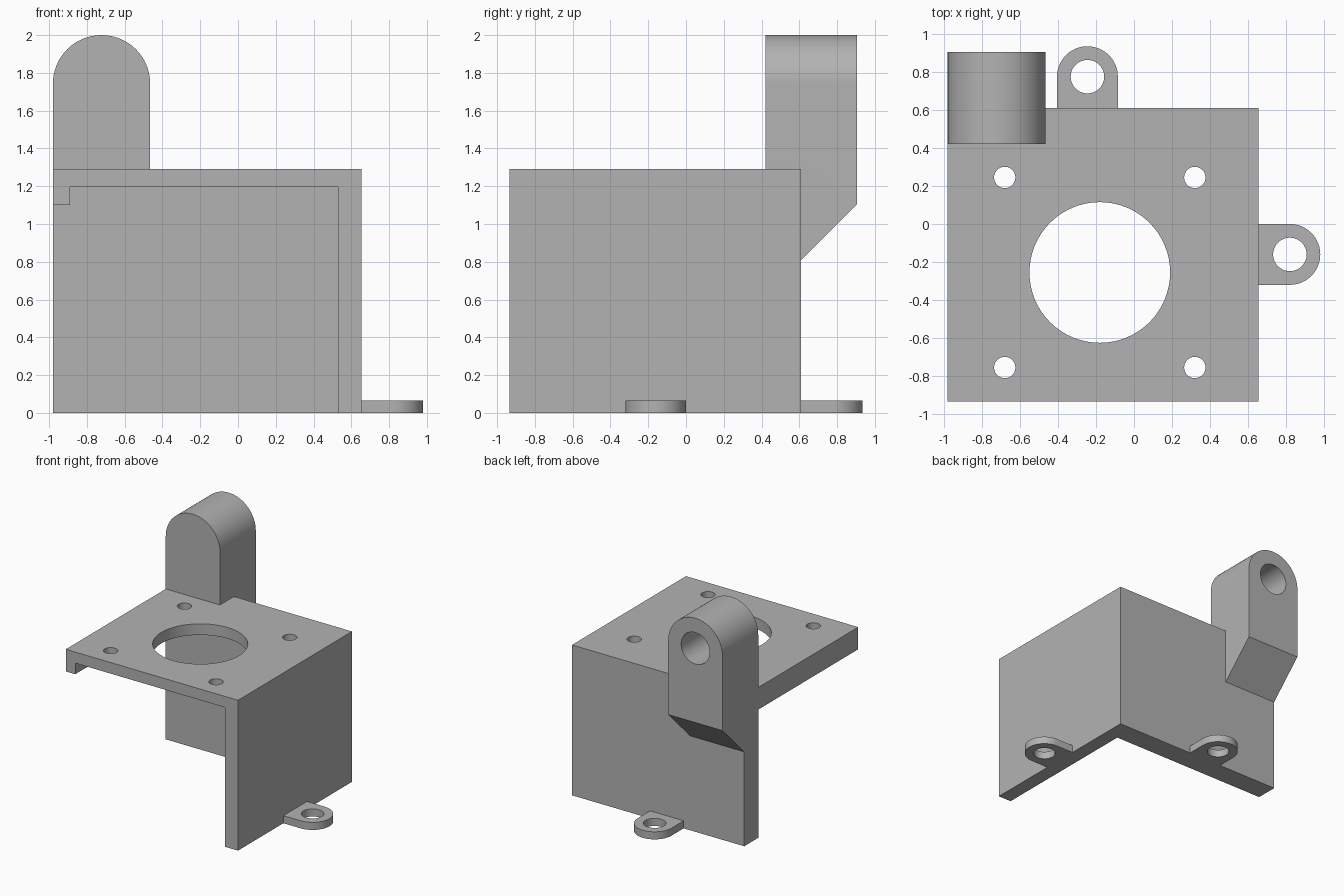
import bpy, bmesh
from math import pi, sin, cos
from mathutils import Vector

cube = bpy.data.objects.get("Cube")
if cube:
    bpy.data.objects.remove(cube, do_unlink=True)

grey = bpy.data.materials.new("plain grey")
grey.use_nodes = True
grey.diffuse_color = (0.45, 0.45, 0.45, 1)
grey.node_tree.nodes["Principled BSDF"].inputs["Base Color"].default_value = grey.diffuse_color


def prism(name, points, direction, cut=None):
    """Extrude a closed 3D outline along direction; cut = (point, normal) trims it."""
    bm = bmesh.new()
    face = bm.faces.new([bm.verts.new(p) for p in points])
    extruded = bmesh.ops.extrude_face_region(bm, geom=[face])
    verts = [g for g in extruded["geom"] if isinstance(g, bmesh.types.BMVert)]
    bmesh.ops.translate(bm, verts=verts, vec=Vector(direction))
    if cut:
        bmesh.ops.bisect_plane(bm, geom=bm.verts[:] + bm.edges[:] + bm.faces[:],
                               plane_co=cut[0], plane_no=cut[1], clear_outer=True)
        bmesh.ops.holes_fill(bm, edges=[e for e in bm.edges if e.is_boundary])
    bmesh.ops.recalc_face_normals(bm, faces=bm.faces)
    mesh = bpy.data.meshes.new(name)
    bm.to_mesh(mesh)
    bm.free()
    mesh.materials.append(grey)
    ob = bpy.data.objects.new(name, mesh)
    bpy.context.collection.objects.link(ob)
    return ob


def arc(cx, cy, r, start, end, n):
    return [(cx + r * cos(start + (end - start) * i / n),
             cy + r * sin(start + (end - start) * i / n)) for i in range(n + 1)]


def circle(cx, cy, r, n=64):
    return arc(cx, cy, r, 0, 2 * pi, n)[:-1]


def on_xz(points, y):
    return [(a, y, b) for a, b in points]


def on_xy(points, z):
    return [(a, b, z) for a, b in points]


def activate(ob):
    bpy.ops.object.select_all(action='DESELECT')
    ob.select_set(True)
    bpy.context.view_layer.objects.active = ob


def combine(ob, tool, operation):
    """Apply a boolean and discard the tool object."""
    tool.hide_render = True
    mod = ob.modifiers.new(operation.title(), 'BOOLEAN')
    mod.operation, mod.solver, mod.object = operation, 'EXACT', tool
    activate(ob)
    bpy.ops.object.modifier_apply(modifier=mod.name)
    bpy.data.objects.remove(tool, do_unlink=True)


LEFT, RIGHT, FRONT, INNER, BACK, TOP = -0.98, 0.655, -0.935, 0.42, 0.61, 1.29

# Top plate with side wall and lip, one profile run front to back
profile = [(LEFT, TOP), (RIGHT, TOP), (RIGHT, 0), (0.53, 0), (0.53, 1.195),
           (-0.89, 1.195), (-0.89, 1.1), (LEFT, 1.1)]
bracket = prism("mount_bracket", on_xz(profile, FRONT), (0, BACK - FRONT, 0))

# Back wall
wall = [(LEFT, 0), (RIGHT, 0), (RIGHT, TOP), (LEFT, TOP)]
combine(bracket, prism("back_wall", on_xz(wall, INNER), (0, BACK - INNER, 0)), 'UNION')

# Round-topped post with sloping underside
px, pz, pr = -0.7225, 1.7425, 0.2575
outline = [(LEFT, 0.5), (px + pr, 0.5)] + arc(px, pz, pr, 0, pi, 48)
post = prism("hinge_post", on_xz(outline, INNER), (0, 0.485, 0),
             cut=((0, BACK, 0.81), (0, 1, -1)))
combine(bracket, post, 'UNION')

# Blind bore in the back of the post
combine(bracket, prism("bore_cutter", on_xz(circle(px, pz, 0.135), 0.52), (0, 0.5, 0)),
        'DIFFERENCE')

# Large opening and four screw holes in the plate
cx, cy = -0.18, -0.255
holes = [(cx, cy, 0.37)] + [(cx + sx * 0.5, cy + sy * 0.5, 0.056)
                            for sx in (-1, 1) for sy in (-1, 1)]
for x, y, r in holes:
    combine(bracket, prism("hole_cutter", on_xy(circle(x, y, r), 1.15), (0, 0, 0.3)),
            'DIFFERENCE')


# Mounting ears at the foot of the side and back walls
def ear(name, x, y, turn):
    pts = [(-0.165, 0.16), (-0.165, -0.16)] + arc(0, 0, 0.16, -pi / 2, pi / 2, 32)
    pts = [(x + a * cos(turn) - b * sin(turn), y + a * sin(turn) + b * cos(turn))
           for a, b in pts]
    ob = prism(name, on_xy(pts, 0), (0, 0, 0.065))
    combine(ob, prism("ear_cutter", on_xy(circle(x, y, 0.088), -0.1), (0, 0, 0.3)),
            'DIFFERENCE')
    return ob


parts = [bracket, ear("side_ear", 0.82, -0.16, 0), ear("back_ear", -0.245, 0.775, pi / 2)]
for part in parts:
    activate(part)
    bpy.ops.object.shade_smooth_by_angle(angle=pi / 6)
